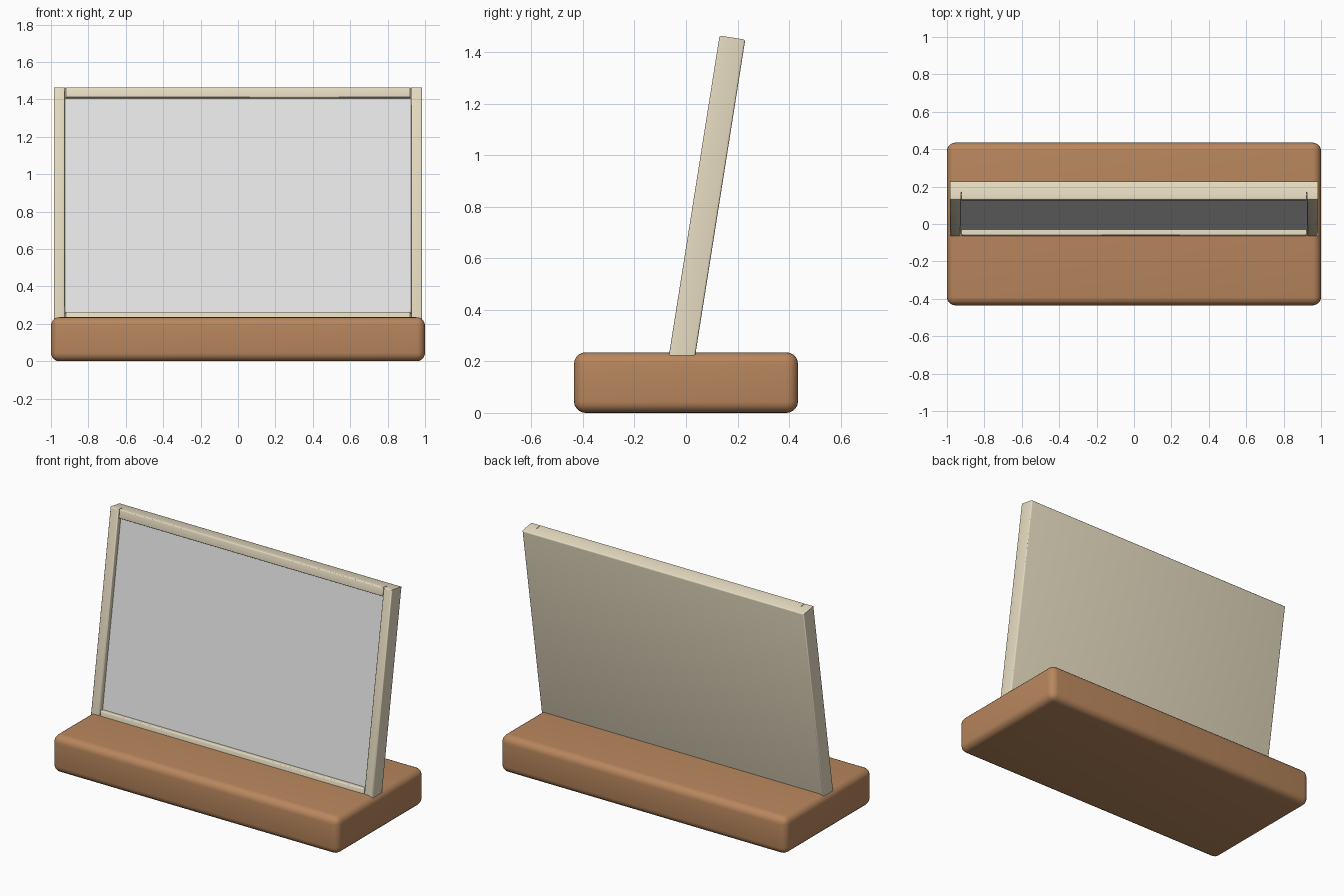
import bpy, bmesh, math
from mathutils import Matrix, Vector

if "Cube" in bpy.data.objects:
    bpy.data.objects.remove(bpy.data.objects["Cube"])

TILT = math.radians(9)
PLACE = Matrix.Translation((0, -0.07, 0.2)) @ Matrix.Rotation(-TILT, 4, 'X')
HALF_W, POST_W, HEIGHT = 0.985, 0.06, 1.281
FRONT_D, DEPTH = 0.04, 0.101      # front moulding depth, whole frame depth
INNER = HALF_W - POST_W


def material(name, rgb):
    m = bpy.data.materials.new(name)
    m.diffuse_color = (*rgb, 1)
    m.use_nodes = True
    m.node_tree.nodes["Principled BSDF"].inputs["Base Color"].default_value = m.diffuse_color
    return m


wood = material("brown_wood", (0.48, 0.24, 0.11))
cream = material("cream_frame", (0.83, 0.75, 0.56))
grey = material("grey_panel", (0.8, 0.8, 0.8))


def box(name, lo, hi, mat, bevel=0, segments=3, pick=None, place=Matrix()):
    """Box between two corners; bevels the edges whose two ends satisfy pick."""
    lo, hi = Vector(lo), Vector(hi)
    bm = bmesh.new()
    bmesh.ops.create_cube(bm, size=1)
    for v in bm.verts:
        v.co = (lo + hi) / 2 + v.co * (hi - lo)
    if bevel:
        edges = [e for e in bm.edges if pick is None or all(pick(v.co) for v in e.verts)]
        bmesh.ops.bevel(bm, geom=edges, offset=bevel, segments=segments,
                        profile=0.5, affect='EDGES')
    bm.transform(place)
    mesh = bpy.data.meshes.new(name)
    bm.to_mesh(mesh)
    bm.free()
    mesh.materials.append(mat)
    ob = bpy.data.objects.new(name, mesh)
    bpy.context.collection.objects.link(ob)
    bpy.context.view_layer.objects.active = ob
    ob.select_set(True)
    bpy.ops.object.shade_smooth_by_angle(angle=math.radians(35))
    ob.select_set(False)
    return ob


def front(co):
    return co.y < 0.001


def rear(co):
    return co.y > DEPTH - 0.001


# Rounded wooden base
box("base", (-1, -0.435, 0), (1, 0.435, 0.235), wood, 0.045, 5)

# Tilted back board
box("back_board", (-HALF_W, FRONT_D, 0), (HALF_W, DEPTH, HEIGHT), cream,
    0.008, 3, rear, PLACE)

# Side posts
for side, x0, x1 in (("left", -HALF_W, -INNER), ("right", INNER, HALF_W)):
    box(side + "_post", (x0, 0, 0), (x1, FRONT_D, HEIGHT), cream,
        0.008, 3, front, PLACE)

# Top and bottom rails, with a hairline gap to the posts
GAP = 0.003
for end, z0, z1 in (("bottom", 0, 0.066), ("top", HEIGHT - 0.056, HEIGHT)):
    box(end + "_rail", (-INNER + GAP, 0, z0), (INNER - GAP, FRONT_D, z1), cream,
        0.008, 3, front, PLACE)

# Recessed display panel
box("display_panel", (-INNER, 0.03, 0.06), (INNER, FRONT_D + 0.005, HEIGHT - 0.05),
    grey, place=PLACE)
